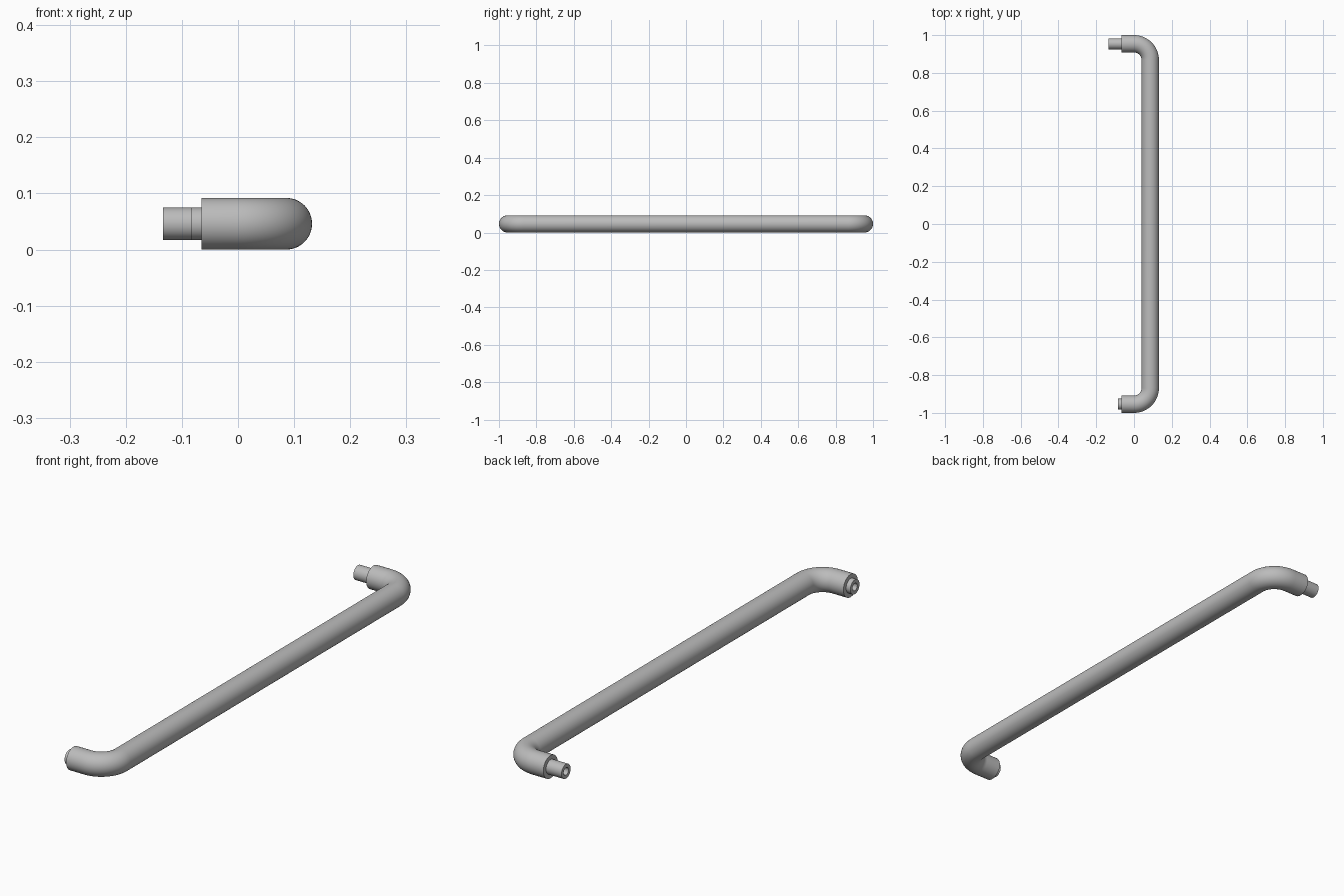
import bpy, bmesh
from math import sin, cos, pi, radians
from mathutils import Vector

cube = bpy.data.objects.get("Cube")
if cube:
    bpy.data.objects.remove(cube)

SIDES = 48
TUBE_R = 0.046
BEND_R = 0.086          # centreline radius of both bends
LEG_Y = 1 - TUBE_R
LEG_END = -0.065

metal = bpy.data.materials.new("grey metal")
metal.use_nodes = True
grey = (0.5, 0.5, 0.5, 1)
metal.diffuse_color = grey
metal.node_tree.nodes["Principled BSDF"].inputs["Base Color"].default_value = grey


def sweep(name, rings):
    """Skin round sections given as (centre, tangent, radius), capping both ends."""
    bm = bmesh.new()
    up = Vector((0, 0, 1))
    loops = []
    for centre, tangent, r in rings:
        side = tangent.cross(up)
        loops.append([bm.verts.new(centre + r * (cos(a) * side + sin(a) * up))
                      for a in (2 * pi * i / SIDES for i in range(SIDES))])
    for a, b in zip(loops, loops[1:]):
        for i in range(SIDES):
            j = (i + 1) % SIDES
            bm.faces.new((a[i], a[j], b[j], b[i]))
    bm.faces.new(loops[0])
    bm.faces.new(loops[-1])
    bmesh.ops.recalc_face_normals(bm, faces=bm.faces)
    mesh = bpy.data.meshes.new(name)
    bm.to_mesh(mesh)
    bm.free()
    mesh.materials.append(metal)
    obj = bpy.data.objects.new(name, mesh)
    bpy.context.collection.objects.link(obj)
    bpy.ops.object.select_all(action='DESELECT')
    obj.select_set(True)
    bpy.context.view_layer.objects.active = obj
    bpy.ops.object.shade_smooth_by_angle(angle=radians(35))
    return obj


# Bent tube: back leg, bend, long grip, bend, front leg
half = []
half.append((Vector((LEG_END, LEG_Y, TUBE_R)), Vector((1, 0, 0)), TUBE_R))
STEPS = 16
for k in range(STEPS + 1):
    a = pi / 2 * k / STEPS
    half.append((Vector((BEND_R * sin(a), LEG_Y - BEND_R + BEND_R * cos(a), TUBE_R)),
                 Vector((cos(a), -sin(a), 0)), TUBE_R))
other = [(Vector((c.x, -c.y, c.z)), Vector((-t.x, t.y, 0)), r)
         for c, t, r in reversed(half)]
sweep("handle_tube", half + other)


# Mounting pegs with a blind screw hole in the end
def peg(name, y, tip, hole_depth):
    profile = [(LEG_END + 0.01, 0.029), (tip, 0.029), (tip, 0.015),
               (tip + hole_depth, 0.015)]
    sweep(name, [(Vector((x, y, TUBE_R)), Vector((1, 0, 0)), r) for x, r in profile])


peg("back_peg", LEG_Y, -0.134, 0.06)
peg("front_peg", -LEG_Y, -0.084, 0.025)
